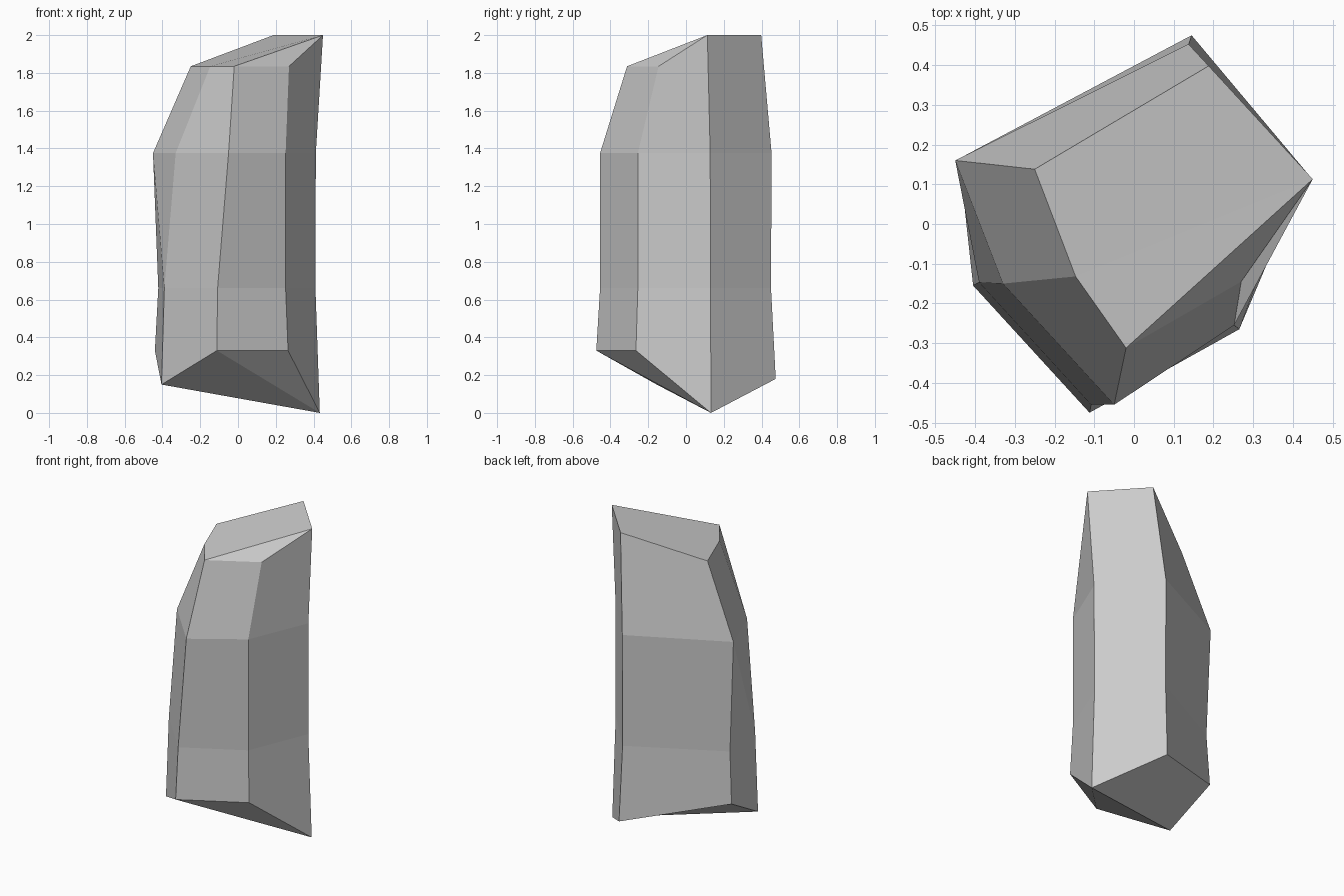
import bpy
import bmesh

if "Cube" in bpy.data.objects:
    bpy.data.objects.remove(bpy.data.objects["Cube"])

# Cross-sections of the six-sided stone, in the order:
# back left, left front, front, front right, right, back
base = [(-.44, .165, .33), (-.405, -.155, .15), (-.112, -.475, .33),
        (.265, -.265, .33), (.433, .132, 0), (.145, .475, .18)]
lower = [(-.422, .155), (-.39, -.147), (-.108, -.455),
         (.252, -.255), (.41, .13), (.137, .45)]
upper = [(-.45, .16), (-.33, -.15), (-.05, -.455),
         (.252, -.255), (.412, .128), (.137, .453)]
crown = [(-.25, .138, 1.835), (-.147, -.132, 1.835), (-.02, -.312, 1.835),
         (.27, -.145, 1.835), (.45, .113, 2), (.188, .398, 2)]

bm = bmesh.new()
sections = [base, [(x, y, .66) for x, y in lower],
            [(x, y, 1.375) for x, y in upper], crown]
rings = [[bm.verts.new(p) for p in s] for s in sections]

# Side facets
for level, (a, b) in enumerate(zip(rings, rings[1:])):
    for i in range(6):
        j = (i + 1) % 6
        if level == 1 and i == 0:      # twisted left facet folds on a diagonal
            bm.faces.new((a[i], a[j], b[i]))
            bm.faces.new((a[j], b[j], b[i]))
        else:
            bm.faces.new((a[i], a[j], b[j], b[i]))

# Each end folds along the line from left front to right
for ring in (rings[0], rings[-1]):
    bm.faces.new([ring[i] for i in (1, 2, 4)])
    bm.faces.new([ring[i] for i in (2, 3, 4)])
    bm.faces.new([ring[i] for i in (0, 1, 4, 5)])
bmesh.ops.recalc_face_normals(bm, faces=bm.faces)

mesh = bpy.data.meshes.new("standing_stone")
bm.to_mesh(mesh)
bm.free()
stone = bpy.data.objects.new("standing_stone", mesh)
bpy.context.collection.objects.link(stone)
